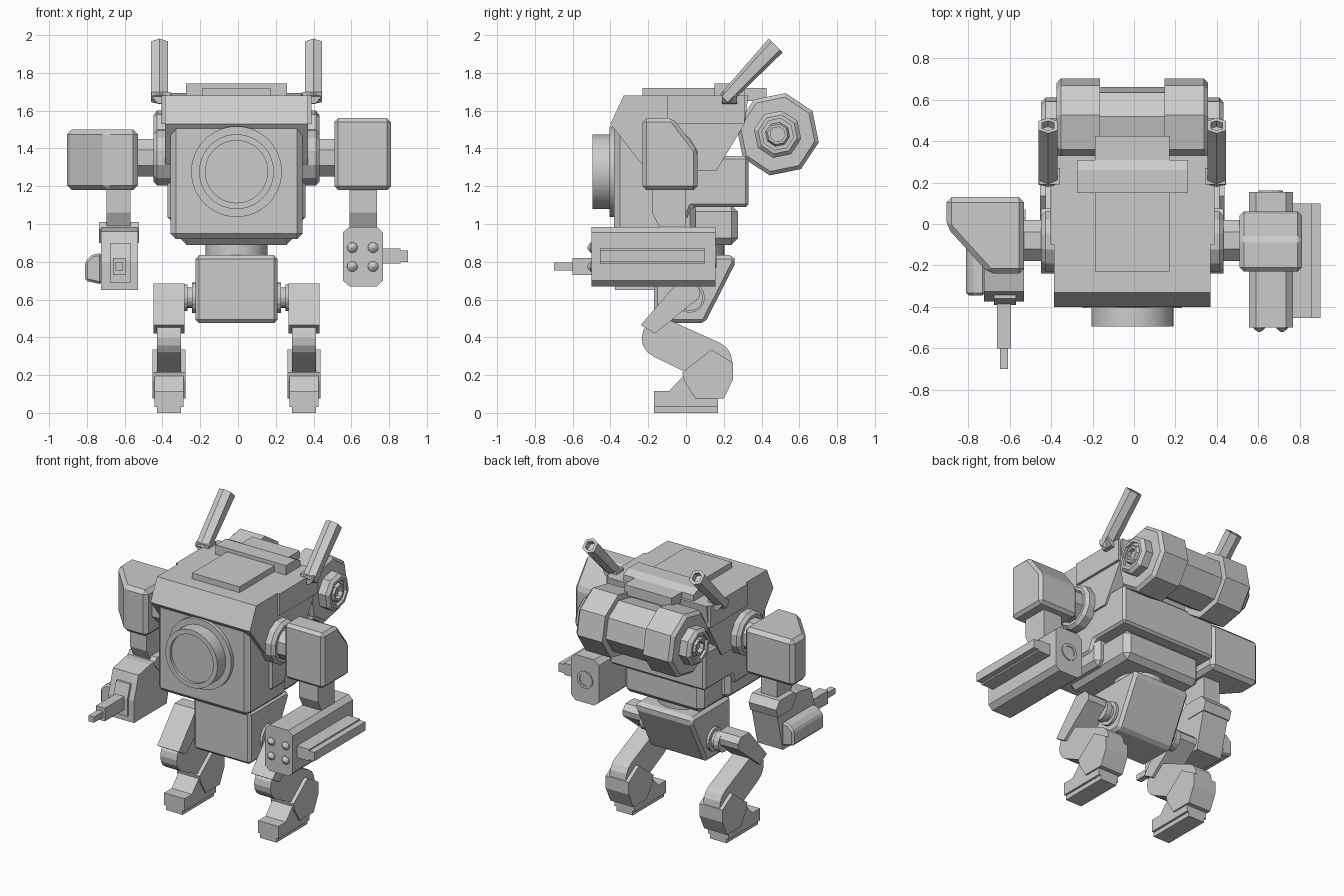
import bpy, bmesh, math
from mathutils import Vector

if "Cube" in bpy.data.objects:
    bpy.data.objects.remove(bpy.data.objects["Cube"])

CX = -0.008  # body centre line


def loft(name, rings, bevel=0, smooth=False):
    """Skin a list of equal-length point rings and cap both ends."""
    bm = bmesh.new()
    vs = [[bm.verts.new(p) for p in r] for r in rings]
    n = len(rings[0])
    for a, b in zip(vs, vs[1:]):
        for i in range(n):
            j = (i + 1) % n
            bm.faces.new((a[i], a[j], b[j], b[i]))
    bm.faces.new(vs[0])
    bm.faces.new(vs[-1])
    bmesh.ops.recalc_face_normals(bm, faces=bm.faces)
    me = bpy.data.meshes.new(name)
    bm.to_mesh(me)
    bm.free()
    ob = bpy.data.objects.new(name, me)
    bpy.context.collection.objects.link(ob)
    if bevel:
        m = ob.modifiers.new("Bevel", "BEVEL")
        m.width, m.segments = bevel, 1
    if smooth:
        bpy.ops.object.select_all(action='DESELECT')
        bpy.context.view_layer.objects.active = ob
        ob.select_set(True)
        bpy.ops.object.shade_smooth_by_angle(angle=math.radians(30))
    return ob


def place(axis, t, u, v):
    return {'x': (t, u, v), 'y': (u, t, v), 'z': (u, v, t)}[axis]


def prism(name, axis, pts, a, b, bevel=0):
    return loft(name, [[place(axis, t, u, v) for u, v in pts] for t in (a, b)], bevel)


def box(name, x0, x1, y0, y1, z0, z1, bevel=0):
    return prism(name, 'z', [(x0, y0), (x1, y0), (x1, y1), (x0, y1)], z0, z1, bevel)


def lathe(name, axis, cu, cv, prof, n=8, phase=22.5):
    """Turned part: prof is (position along axis, radius)."""
    ang = [math.radians(phase + 360 * i / n) for i in range(n)]
    rings = [[place(axis, t, cu + r * math.cos(w), cv + r * math.sin(w)) for w in ang] for t, r in prof]
    return loft(name, rings, smooth=n >= 24)


def arc(cu, cv, r, a0, a1, n=8):
    return [(cu + r * math.cos(math.radians(a0 + (a1 - a0) * i / n)),
             cv + r * math.sin(math.radians(a0 + (a1 - a0) * i / n))) for i in range(n + 1)]


# Torso
box("front_hull", CX - .35, CX + .35, -.38, .05, .92, 1.60, .03)
prism("hood", 'x', [(-.40, 1.53), (-.33, 1.68), (.33, 1.68), (.31, 1.53), (.16, 1.28),
                    (-.20, 1.28), (-.26, 1.35)], CX - .378, CX + .378)
prism("mid_hull", 'x', [(-.15, 1.36), (-.15, 1.02), (0, 1.02), (.03, 1.09), (.33, 1.09), (.33, 1.36)],
      CX - .365, CX + .365, .015)
box("lower_hull", CX - .30, CX + .30, -.30, .275, .89, 1.10, .035)
box("roof_plate", CX - .18, CX + .18, -.23, .425, 1.65, 1.72)
prism("roof_cross_plate", 'x', [(.15, 1.66), (.15, 1.745), (.26, 1.745), (.31, 1.72), (.31, 1.66)],
      CX - .268, CX + .268)

# Front lens
lathe("lens", 'y', CX, 1.277, [(-.36, .24), (-.405, .24), (-.405, .198), (-.495, .198),
                               (-.495, .165), (-.475, .165)], 48)

# Rear drum, octagonal with a narrower middle
lathe("rear_drum", 'x', .485, 1.475,
      [(CX - .365, .20), (CX - .345, .222), (CX - .155, .222), (CX - .155, .18), (CX + .155, .18),
       (CX + .155, .222), (CX + .345, .222), (CX + .365, .20)], 8, 34)

for s, side in ((-1, "right"), (1, "left")):
    def X(d):
        return CX + s * d
    lathe(side + "_drum_cap", 'x', .485, 1.475,
          [(X(.35), .127), (X(.42), .127), (X(.44), .105), (X(.44), .085), (X(.42), .085),
           (X(.42), .065), (X(.44), .055), (X(.44), .04), (X(.41), .04)], 8, 34)
    prism(side + "_hood_panel", 'x', [(-.10, 1.53), (-.10, 1.68), (.31, 1.68), (.31, 1.53)], X(.36), X(.396))

    # Antenna: hexagonal tapered rod with a hollow tip and a bent root
    d = Vector((0, .70, .715))
    n = Vector((0, -.715, .70))

    def ring(c, w, h, off=0):
        c = Vector(c) + d * off
        return [c + Vector((w * a, 0, 0)) + n * (h * b)
                for a, b in ((0, 1), (1, .6), (1, -.6), (0, -1), (-1, -.6), (-1, .6))]
    tip = (X(.407), .475, 1.945)
    loft(side + "_antenna", [ring((X(.407), .205, 1.66), .045, .036), ring(tip, .045, .052),
                             ring(tip, .028, .033), ring(tip, .028, .033, -.04)])
    prism(side + "_antenna_root", 'y', [(X(.35), 1.70), (X(.45), 1.70), (X(.45), 1.675),
                                        (X(.42), 1.64), (X(.35), 1.63)], .19, .27)

    # Shoulder joint
    lathe(side + "_shoulder_ring", 'x', -.085, 1.35,
          [(X(.34), .15), (X(.42), .15), (X(.44), .13), (X(.44), .11), (X(.42), .11)], 12, 15)
    lathe(side + "_shoulder_axle", 'x', -.08, 1.35, [(X(.30), .107), (X(.55), .107)])

    # Legs
    lathe(side + "_hip_axle", 'x', .02, .61, [(X(.18), .08), (X(.235), .08), (X(.235), .055),
                                              (X(.26), .055), (X(.26), .07), (X(.30), .07)], 16)
    prism(side + "_thigh", 'x', [(-.24, .465), (-.165, .42), (.07, .61), (.075, .65), (.04, .685),
                                 (-.05, .685)], X(.275), X(.44))
    prism(side + "_shin", 'x', arc(-.13, .395, .105, 66, 246) + arc(.135, .27, .11, 246, 426),
          X(.295), X(.42))
    prism(side + "_ankle_guard", 'x', [(-.02, .215), (.135, .335), (.25, .265), (.25, .18), (.20, .075),
                                       (.05, .075), (-.01, .17)], X(.27), X(.445))
    prism(side + "_foot", 'x', [(-.17, .03), (-.17, .115), (-.09, .115), (-.01, .20), (.12, .20),
                                (.17, .075), (.17, .03)], X(.28), X(.435))
    prism(side + "_sole", 'x', [(-.17, 0), (-.17, .04), (.17, .04), (.17, 0)], X(.295), X(.42))

# Waist and pelvis
lathe("waist", 'z', CX, .04, [(.80, .163), (.92, .163)], 32)
prism("pelvis", 'x', [(-.17, .835), (-.17, .475), (.10, .475), (.265, .80), (.25, .835)],
      CX - .217, CX + .217, .025)

# Shoulder boxes
prism("right_shoulder_box", 'z', [(-.905, .13), (-.53, .13), (-.53, -.24), (-.70, -.24), (-.905, -.015)],
      1.18, 1.50, .025)
prism("left_shoulder_box", 'x', [(-.23, 1.18), (-.23, 1.56), (-.07, 1.56), (.06, 1.39), (.06, 1.18)],
      .51, .81, .02)

# Upper arms
for side, x0, x1 in (("right", -.695, -.57), ("left", .59, .735)):
    prism(side + "_upper_arm", 'x', [(-.18, 1.25), (-.18, 1.06), (-.13, .96), (0, .96), (0, 1.25)], x0, x1)

# Right forearm cannon
prism("right_forearm", 'x', [(-.375, .65), (-.375, .80), (-.325, .96), (-.20, .985), (.02, .985),
                             (.05, .93), (-.02, .65)], -.725, -.53)
prism("right_elbow_cap", 'x', [(-.16, .97), (-.13, 1.01), (.03, 1.01), (.07, .96), (.05, .90), (-.10, .90)],
      -.735, -.525)
prism("cannon_bezel", 'x', [(-.39, .69), (-.39, .81), (-.36, .90), (-.30, .90), (-.30, .69)], -.677, -.57)
box("cannon_barrel", -.662, -.595, -.60, -.30, .73, .82)
box("cannon_muzzle", -.648, -.608, -.70, -.59, .755, .795)
prism("cannon_side_pod", 'y', [(-.72, .845), (-.77, .84), (-.81, .80), (-.81, .70), (-.72, .68)],
      -.345, -.01, .012)

# Left forearm missile pod
prism("missile_pod", 'y', [(.59, .67), (.735, .67), (.767, .70), (.767, .955), (.735, .985),
                           (.59, .985), (.555, .955), (.555, .70)], -.50, .155)
prism("missile_pod_rail", 'y', [(.75, .79), (.86, .79), (.86, .80), (.90, .80), (.90, .86), (.86, .86),
                                (.86, .87), (.75, .87)], -.455, .10)
lathe("missile_pod_exhaust", 'y', .66, .83, [(.15, .06), (.162, .06), (.162, .04), (.156, .04)], 12)
for i in range(4):
    lathe("missile_tip", 'y', .605 + .11 * (i % 2), .775 + .1 * (i // 2),
          [(-.49, .03), (-.505, .027), (-.515, .015), (-.522, .004)], 12)
